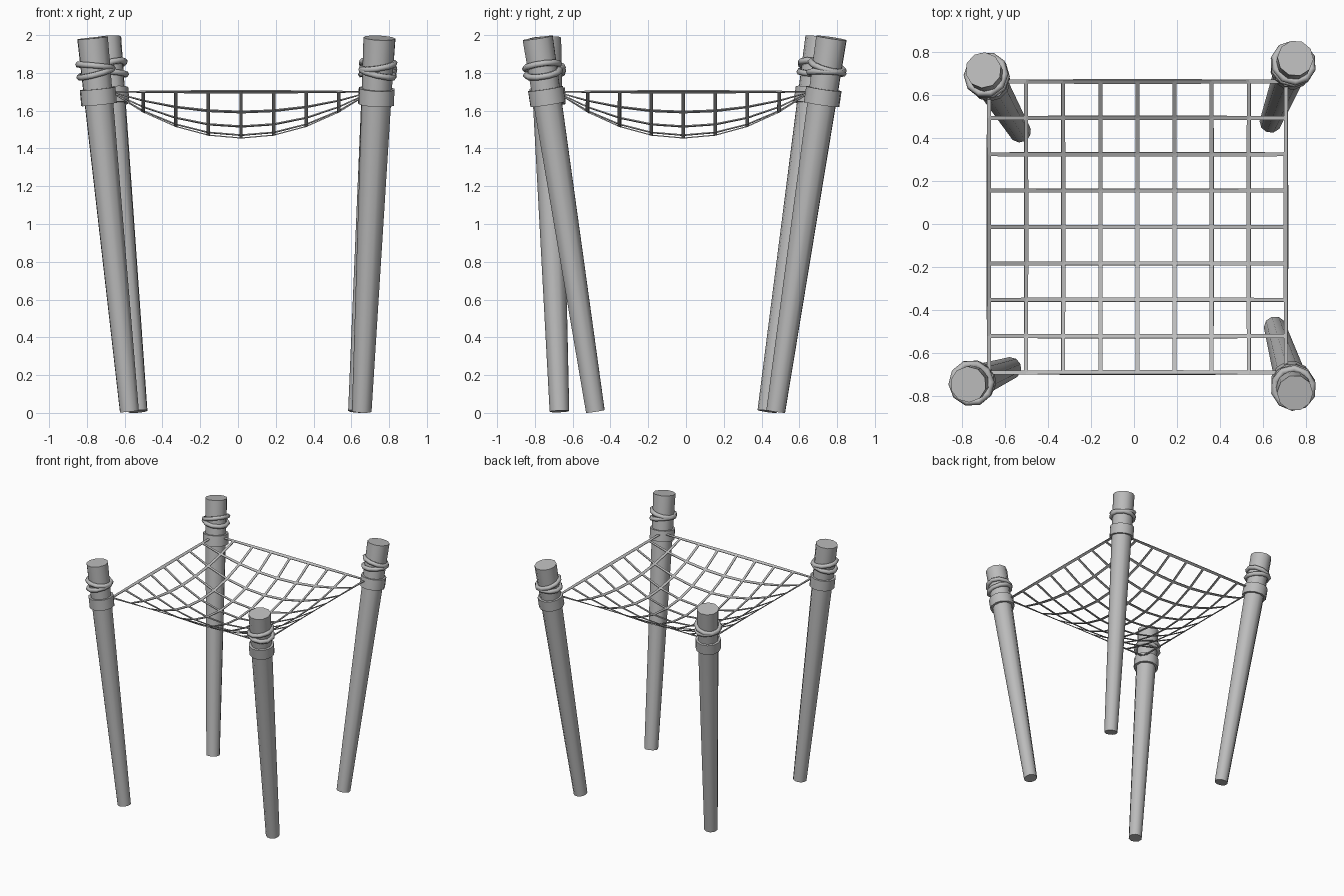
import bpy, bmesh, math
from mathutils import Vector, Matrix

if "Cube" in bpy.data.objects:
    bpy.data.objects.remove(bpy.data.objects["Cube"])

grey = bpy.data.materials.new("weathered_grey")
grey.diffuse_color = (0.5, 0.5, 0.5, 1)
grey.use_nodes = True
grey.node_tree.nodes["Principled BSDF"].inputs["Base Color"].default_value = grey.diffuse_color


def finish(name, bm, angle=40):
    bmesh.ops.recalc_face_normals(bm, faces=bm.faces)
    me = bpy.data.meshes.new(name)
    bm.to_mesh(me)
    bm.free()
    me.materials.append(grey)
    ob = bpy.data.objects.new(name, me)
    bpy.context.collection.objects.link(ob)
    if angle:
        bpy.ops.object.select_all(action='DESELECT')
        ob.select_set(True)
        bpy.context.view_layer.objects.active = ob
        bpy.ops.object.shade_smooth_by_angle(angle=math.radians(angle))
    return ob


def cylinder(name, a, b, r1, r2, sides):
    """Tapered cylinder from point a to point b."""
    bm = bmesh.new()
    axis = b - a
    m = Matrix.Translation((a + b) / 2) @ axis.to_track_quat('Z', 'Y').to_matrix().to_4x4()
    bmesh.ops.create_cone(bm, cap_ends=True, segments=sides, radius1=r1, radius2=r2,
                          depth=axis.length, matrix=m)
    return finish(name, bm)


def ring(name, matrix, major, minor, n=10, k=6):
    """Rope loop."""
    bm = bmesh.new()
    rows = []
    for i in range(n):
        t = 2 * math.pi * i / n
        row = []
        for j in range(k):
            p = 2 * math.pi * j / k
            r = major + minor * math.cos(p)
            row.append(bm.verts.new(matrix @ Vector((r * math.cos(t), r * math.sin(t), minor * math.sin(p)))))
        rows.append(row)
    for i in range(n):
        for j in range(k):
            bm.faces.new((rows[i][j], rows[(i + 1) % n][j],
                          rows[(i + 1) % n][(j + 1) % k], rows[i][(j + 1) % k]))
    return finish(name, bm, 70)


# Leaning poles, each with a collar and two crossed rope loops
poles = {
    "front_left": ((-0.575, -0.67), (-0.77, -0.745), 0),
    "front_right": ((0.655, -0.48), (0.748, -0.785), 70),
    "back_right": ((0.635, 0.475), (0.75, 0.77), 150),
    "back_left": ((-0.53, 0.43), (-0.70, 0.715), 220),
}
for name, (foot, head, spin) in poles.items():
    a, b = Vector((*foot, 0.008)), Vector((*head, 1.985))
    d = (b - a).normalized()
    at = lambda z: a + (b - a) * ((z - a.z) / (b.z - a.z))
    cylinder(name + "_pole", a, b, 0.052, 0.084, 10)
    c = at(1.675)
    cylinder(name + "_collar", c - d * 0.042, c + d * 0.042, 0.096, 0.096, 12)
    frame = d.to_track_quat('Z', 'Y').to_matrix().to_4x4()
    for i, (z, tilt) in enumerate(((1.80, 10), (1.835, -12))):
        m = (Matrix.Translation(at(z)) @ frame @ Matrix.Rotation(math.radians(spin), 4, 'Z')
             @ Matrix.Rotation(math.radians(tilt), 4, 'X'))
        ring(f"{name}_rope_{i + 1}", m, 0.091, 0.017)

# Sagging net of flat straps between the poles
CX, CY, HX, HY, N, W = 0.016, -0.014, 0.69, 0.676, 8, 0.009


def net_point(x, y):
    u, v = (x - CX) / HX, (y - CY) / HY
    return Vector((x, y, 1.70 - 0.245 * (1 - u * u) * (1 - v * v)))


bm = bmesh.new()
for i in range(N + 1):
    s = -1 + 2 * i / N
    for along_x in (True, False):
        prev = None
        for j in range(N + 1):
            t = -1 + 2 * j / N
            if along_x:
                x, y = CX + HX * t, CY + HY * s
                pair = [net_point(x, y - W), net_point(x, y + W)]
            else:
                x, y = CX + HX * s, CY + HY * t
                pair = [net_point(x + W, y), net_point(x - W, y)]
            pair = [bm.verts.new(p) for p in pair]
            if prev:
                bm.faces.new((prev[0], pair[0], pair[1], prev[1]))
            prev = pair
net = finish("net", bm, 0)
mod = net.modifiers.new("strap_thickness", 'SOLIDIFY')
mod.thickness = 0.006
mod.offset = 0
